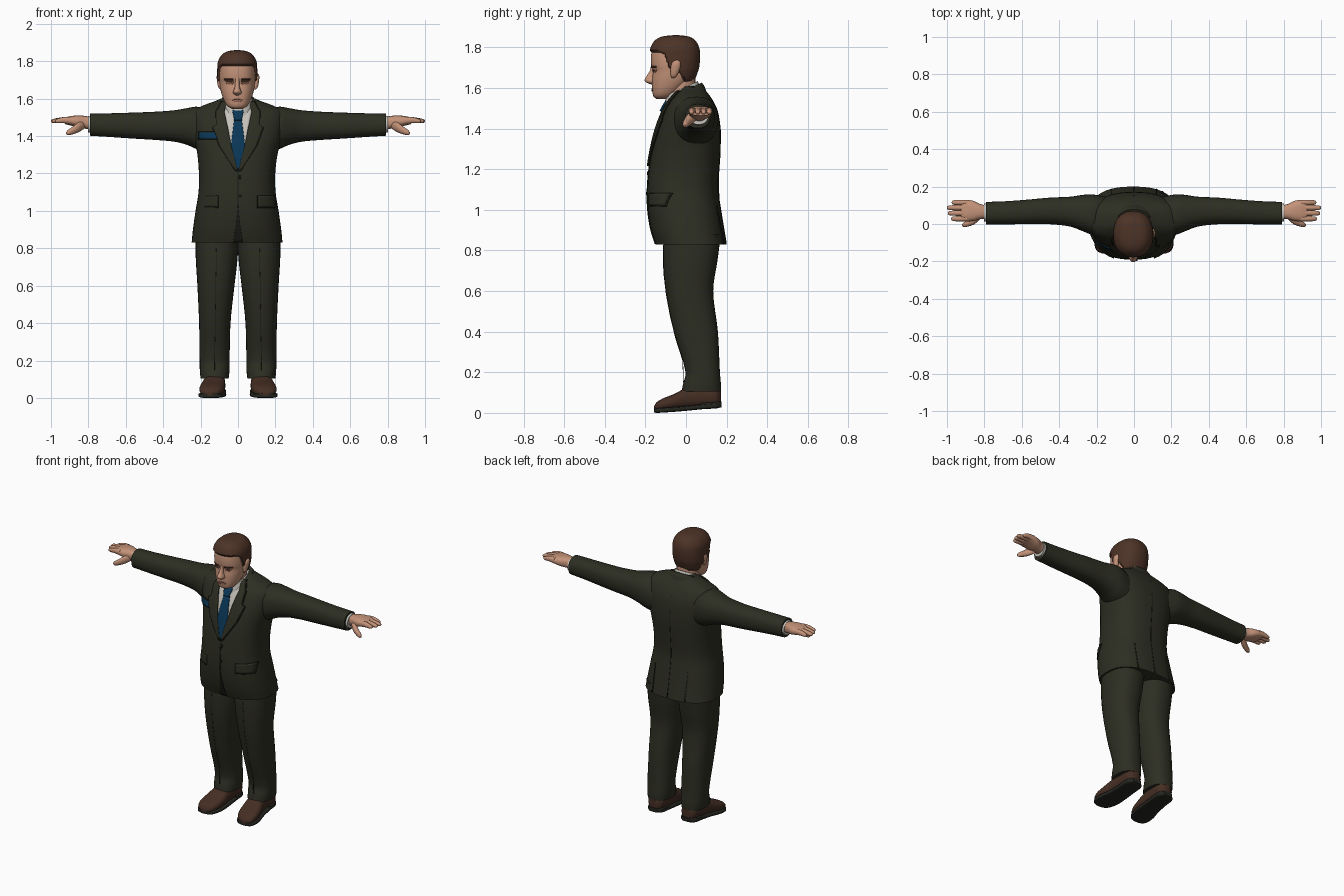
import bpy, bmesh, math

COLOURS = {
    "suit_olive": (.026, .027, .016), "seam_dark": (.010, .010, .007),
    "skin": (.55, .29, .19), "skin_shade": (.33, .15, .10),
    "hair_brown": (.074, .033, .020), "shirt_white": (.56, .54, .49),
    "tie_blue": (.003, .038, .095), "shoe_brown": (.058, .027, .017),
    "sole_dark": (.018, .018, .014),
}
MATS = {}
for key, c in COLOURS.items():
    MATS[key] = bpy.data.materials.new(key)
    MATS[key].diffuse_color = (*c, 1)


def spline(P, t):
    """Smooth interpolation of table rows by their first column."""
    i = 0
    while i < len(P) - 2 and t > P[i + 1][0]:
        i += 1
    a, b = P[i], P[i + 1]
    p, q = P[max(i - 1, 0)], P[min(i + 2, len(P) - 1)]
    h = b[0] - a[0]
    u = min(max((t - a[0]) / h, 0), 1)
    out = []
    for k in range(1, len(a)):
        ma = (b[k] - p[k]) / (b[0] - p[0]) * h
        mb = (q[k] - a[k]) / (q[0] - a[0]) * h
        out.append((2*u**3 - 3*u**2 + 1) * a[k] + (u**3 - 2*u**2 + u) * ma
                   + (3*u**2 - 2*u**3) * b[k] + (u**3 - u**2) * mb)
    return out


def finish(name, bm, mat, mirror=False, thick=0):
    bmesh.ops.remove_doubles(bm, verts=bm.verts, dist=1e-5)
    bmesh.ops.recalc_face_normals(bm, faces=bm.faces)
    me = bpy.data.meshes.new(name)
    bm.to_mesh(me)
    bm.free()
    me.materials.append(MATS[mat])
    ob = bpy.data.objects.new(name, me)
    bpy.context.collection.objects.link(ob)
    if thick:
        m = ob.modifiers.new("thickness", 'SOLIDIFY')
        m.thickness, m.offset = thick, 0
    if mirror:
        m = ob.modifiers.new("mirror", 'MIRROR')
        m.use_mirror_merge = False
    return ob


def loft_mesh(axis, P, n=2.2, seg=32, sub=4, shear=0):
    """Rows: position, centre and half width across, low and high depth."""
    bm, rings = bmesh.new(), []
    ts = [a[0] + (b[0] - a[0]) * j / sub for a, b in zip(P, P[1:]) for j in range(sub)]
    for t in ts + [P[-1][0]]:
        c, h, lo, hi = spline(P, t)
        ring = []
        for s in range(seg):
            w = 2 * math.pi * s / seg
            e = [math.copysign(abs(f) ** (2 / n), f) for f in (math.cos(w), math.sin(w))]
            u, v = c + max(h, .001) * e[0], (lo + hi) / 2 + max((hi - lo) / 2, .001) * e[1]
            co = {'x': (t, u, v), 'y': (u, t, v), 'z': (u, v, t)}[axis]
            ring.append(bm.verts.new((co[0], co[1], co[2] + shear * (co[1] + .02))))
        rings.append(ring)
    for r, q in zip(rings, rings[1:]):
        for s in range(seg):
            bm.faces.new((r[s], r[(s + 1) % seg], q[(s + 1) % seg], q[s]))
    bm.faces.new(rings[0])
    bm.faces.new(rings[-1])
    return bm


def loft(name, axis, P, mat, mirror=False, **kw):
    return finish(name, loft_mesh(axis, P, **kw), mat, mirror)


def panel(name, P, n, rows, off, mat, mirror=False, side=-1, thick=.005):
    """Thin plate laid on a lofted body; rows are height, left, right."""
    bm, grid = bmesh.new(), []
    for a, b in zip(rows, rows[1:]):
        for j in range(7):
            z, xl, xr = [p + (q - p) * j / 6 for p, q in zip(a, b)]
            c, h, lo, hi = spline(P, z)
            line = []
            for k in range(9):
                x = xl + (xr - xl) * k / 8
                d = max(1 - min(abs((x - c) / h), 1) ** n, 0) ** (1 / n)
                line.append(bm.verts.new((x, (lo + hi) / 2 + side * ((hi - lo) / 2 * d + off), z)))
            grid.append(line)
    for r, q in zip(grid, grid[1:]):
        for k in range(8):
            bm.faces.new((r[k], r[k + 1], q[k + 1], q[k]))
    bmesh.ops.dissolve_degenerate(bm, dist=1e-6, edges=bm.edges)
    return finish(name, bm, mat, mirror, thick)


# Jacket body
TORSO = [(.83, -.005, .243, -.15, .20), (.90, -.005, .236, -.172, .188), (1.0, -.005, .222, -.188, .172),
         (1.1, -.005, .206, -.19, .158), (1.2, -.005, .204, -.182, .163), (1.3, -.003, .214, -.166, .17),
         (1.4, 0, .235, -.142, .17), (1.48, 0, .248, -.112, .158), (1.53, 0, .24, -.085, .137),
         (1.56, 0, .195, -.06, .118), (1.59, 0, .115, -.035, .095), (1.61, 0, .07, -.02, .08)]
loft("jacket_body", 'z', TORSO, "suit_olive", n=2.5, seg=48)
J = (TORSO, 2.5)

# Shirt front, tie and lapels
panel("shirt_front", *J, [(1.22, 0, 0), (1.35, -.04, .04), (1.46, -.062, .062), (1.55, -.078, .078)], .002, "shirt_white")
panel("tie_blade", *J, [(1.225, -.006, .006), (1.27, -.033, .033), (1.34, -.039, .039), (1.49, -.02, .02)], .008, "tie_blue")
panel("tie_knot", *J, [(1.485, -.019, .019), (1.53, -.029, .029), (1.55, -.025, .025)], .016, "tie_blue", thick=.009)
LAPEL = [(1.215, .002, .012), (1.35, .036, .098), (1.445, .054, .132), (1.46, .058, .112),
         (1.53, .073, .115), (1.585, .06, .085)]
panel("lapels", *J, LAPEL, .009, "suit_olive", True, thick=.008)
panel("lapel_edges", *J, [(z, a, b + .005) for z, a, b in LAPEL], .003, "seam_dark", True)

# Jacket closure, buttons, pockets, vents and badge
panel("front_seam", *J, [(1.02, -.003, .003), (1.215, -.003, .003)], .001, "seam_dark")
panel("front_cutaway", *J, [(.832, -.026, .026), (.92, -.012, .012), (1.02, -.002, .002)], .001, "seam_dark")
for i, z in enumerate((1.08, 1.18)):
    panel(f"button_{i + 1}", *J, [(z - .008, .006, .016), (z, .003, .019), (z + .008, .006, .016)], .005, "seam_dark")
panel("pocket_shadows", *J, [(1.015, .103, .2), (1.082, .103, .2)], .001, "seam_dark", True)
panel("pocket_flaps", *J, [(1.022, .106, .198), (1.08, .106, .198)], .005, "suit_olive", True, thick=.008)
panel("back_vents", *J, [(.835, .116, .124), (1.02, .119, .122)], .001, "seam_dark", True, side=1)
panel("back_seam", *J, [(.835, -.002, .002), (1.5, -.002, .002)], -.001, "seam_dark", side=1)
panel("badge_border", *J, [(1.382, -.212, -.108), (1.424, -.212, -.108)], .004, "seam_dark")
panel("badge", *J, [(1.387, -.207, -.113), (1.419, -.207, -.113)], .008, "tie_blue")

# Collars and neck
loft("neck", 'z', [(1.5, 0, .07, -.08, .06), (1.58, 0, .066, -.09, .048), (1.68, 0, .07, -.10, .045)], "skin")
loft("shirt_collar", 'z', [(1.545, 0, .086, -.108, .075), (1.575, 0, .08, -.102, .066), (1.598, 0, .074, -.097, .058)],
     "shirt_white", shear=.45)
loft("jacket_collar", 'z', [(1.53, 0, .105, -.04, .10), (1.56, 0, .095, -.04, .09), (1.582, 0, .086, -.04, .078)],
     "suit_olive", shear=.45)

# Sleeves, cuffs and hands
loft("sleeves", 'x', [(.15, .045, .10, 1.31, 1.54), (.22, .05, .108, 1.33, 1.557), (.27, .058, .098, 1.352, 1.55),
                      (.34, .066, .08, 1.37, 1.538), (.45, .07, .071, 1.38, 1.53), (.55, .066, .066, 1.386, 1.526),
                      (.68, .06, .062, 1.395, 1.522), (.79, .058, .06, 1.402, 1.52)], "suit_olive", True, n=2.3)
loft("cuffs", 'x', [(.77, .06, .05, 1.415, 1.51), (.803, .062, .048, 1.42, 1.508)], "shirt_white", True)
loft("palms", 'x', [(.78, .063, .036, 1.435, 1.50), (.82, .066, .04, 1.44, 1.508), (.86, .07, .054, 1.447, 1.51),
                    (.90, .072, .057, 1.458, 1.506), (.925, .073, .052, 1.464, 1.50)], "skin", True, n=2.5)
for i, (y, tip) in enumerate(((.028, .978), (.058, .995), (.087, 1.0), (.115, .975))):
    loft(f"fingers_{i + 1}", 'x', [(.89, y, .014, 1.463, 1.503), (.93, y, .0145, 1.469, 1.502),
                                   (tip - .012, y, .012, 1.469, 1.492), (tip - .003, y, .008, 1.473, 1.487),
                                   (tip, y, .002, 1.478, 1.482)], "skin", True, seg=12)
loft("thumbs", 'x', [(.815, .05, .015, 1.445, 1.48), (.85, .022, .021, 1.422, 1.475), (.885, .004, .017, 1.409, 1.45),
                     (.91, -.004, .012, 1.405, 1.432), (.92, -.006, .003, 1.412, 1.42)], "skin", True, seg=16)

# Trousers
LEG = [(.105, .125, .075, -.022, .172), (.14, .125, .079, -.015, .172), (.2, .125, .08, -.002, .167),
       (.4, .124, .084, -.06, .157), (.6, .118, .099, -.10, .134), (.75, .114, .112, -.113, .155), (.88, .112, .115, -.11, .172)]
loft("trouser_legs", 'z', LEG, "suit_olive", True, n=2.3)
panel("trouser_creases", LEG, 2.3, [(.15, .124, .127), (.8, .114, .117)], .0, "seam_dark", True, thick=.003)

# Shoes
SHOE = [(-.157, .148, .018, .012, .034), (-.145, .147, .045, .010, .052), (-.11, .143, .063, .012, .073),
        (-.06, .136, .067, .015, .092), (0, .128, .06, .02, .122), (.08, .124, .055, .028, .132),
        (.15, .123, .05, .034, .125), (.172, .123, .025, .038, .11)]
loft("shoes", 'y', SHOE, "shoe_brown", True, n=2.5)
loft("soles", 'y', [(y, c, h + .005, lo - .01, lo + .014) for y, c, h, lo, hi in SHOE], "sole_dark", True, n=5)
loft("heels", 'y', [(.08, .124, .056, .019, .05), (.15, .123, .052, .022, .055), (.176, .123, .03, .028, .055)],
     "sole_dark", True, n=5)

# Head
HEAD = [(1.545, -.004, .025, -.145, -.09), (1.558, -.004, .05, -.16, -.06), (1.59, -.004, .071, -.166, -.02),
        (1.64, -.004, .088, -.167, .03), (1.685, -.004, .095, -.163, .05), (1.71, -.004, .097, -.171, .056),
        (1.76, -.004, .097, -.172, .06), (1.80, -.004, .092, -.163, .054), (1.83, -.004, .072, -.142, .035),
        (1.845, -.004, .045, -.108, .005), (1.85, -.004, .008, -.06, -.04)]
loft("head", 'z', HEAD, "skin", n=2.3, seg=48)

# Hair: swollen copy of the head that sinks under the skin below the hairline
LINE = [(-.3, 1.775), (-.13, 1.775), (-.105, 1.765), (-.085, 1.70), (-.06, 1.68), (-.03, 1.675), (-.01, 1.63), (.2, 1.63)]


def hairline(y):
    for (a, p), (b, q) in zip(LINE, LINE[1:]):
        if y <= b:
            return p + (q - p) * (y - a) / (b - a)


bm = loft_mesh('z', HEAD, n=2.3, seg=96, sub=10)
bmesh.ops.recalc_face_normals(bm, faces=bm.faces)
bm.normal_update()
for v in bm.verts:
    v.co += v.normal * min(max((v.co.z - hairline(v.co.y)) * 1.2, -.012), .010)
finish("hair", bm, "hair_brown")

# Face
H = (HEAD, 2.3)
loft("nose", 'z', [(1.618, -.004, .006, -.175, -.15), (1.626, -.004, .02, -.194, -.14), (1.638, -.004, .022, -.204, -.14),
                   (1.66, -.004, .014, -.193, -.145), (1.685, -.004, .011, -.178, -.145), (1.71, -.004, .012, -.172, -.15)],
     "skin", seg=20)
for s, side in ((-1, "right"), (1, "left")):
    def face_panel(part, rows, off, mat):
        rows = [(z, s * a - .004, s * b - .004) for z, a, b in rows]
        panel(f"{side}_{part}", *H, rows, off, mat, thick=.003)
    face_panel("eye_socket", [(1.676, .028, .05), (1.684, .02, .062), (1.693, .022, .062)], .001, "skin_shade")
    face_panel("eye", [(1.681, .032, .048), (1.687, .028, .054)], .003, "hair_brown")
    face_panel("brow", [(1.699, .02, .066), (1.707, .024, .07)], .003, "hair_brown")
    # Ear
    loft(f"{side}_ear", 'z', [(1.648, s * .088, .006, -.07, -.058), (1.66, s * .093, .012, -.075, -.045),
                              (1.70, s * .099, .014, -.076, -.028), (1.725, s * .10, .013, -.068, -.027),
                              (1.737, s * .098, .005, -.055, -.035)], "skin", seg=16)
panel("mouth", *H, [(1.583, -.02, .012), (1.59, -.034, .026), (1.597, -.02, .012)], .002, "skin_shade", thick=.004)

# Smooth shading with crisp edges
bpy.ops.object.select_all(action='SELECT')
bpy.context.view_layer.objects.active = bpy.data.objects["jacket_body"]
bpy.ops.object.shade_smooth_by_angle(angle=math.radians(40))
